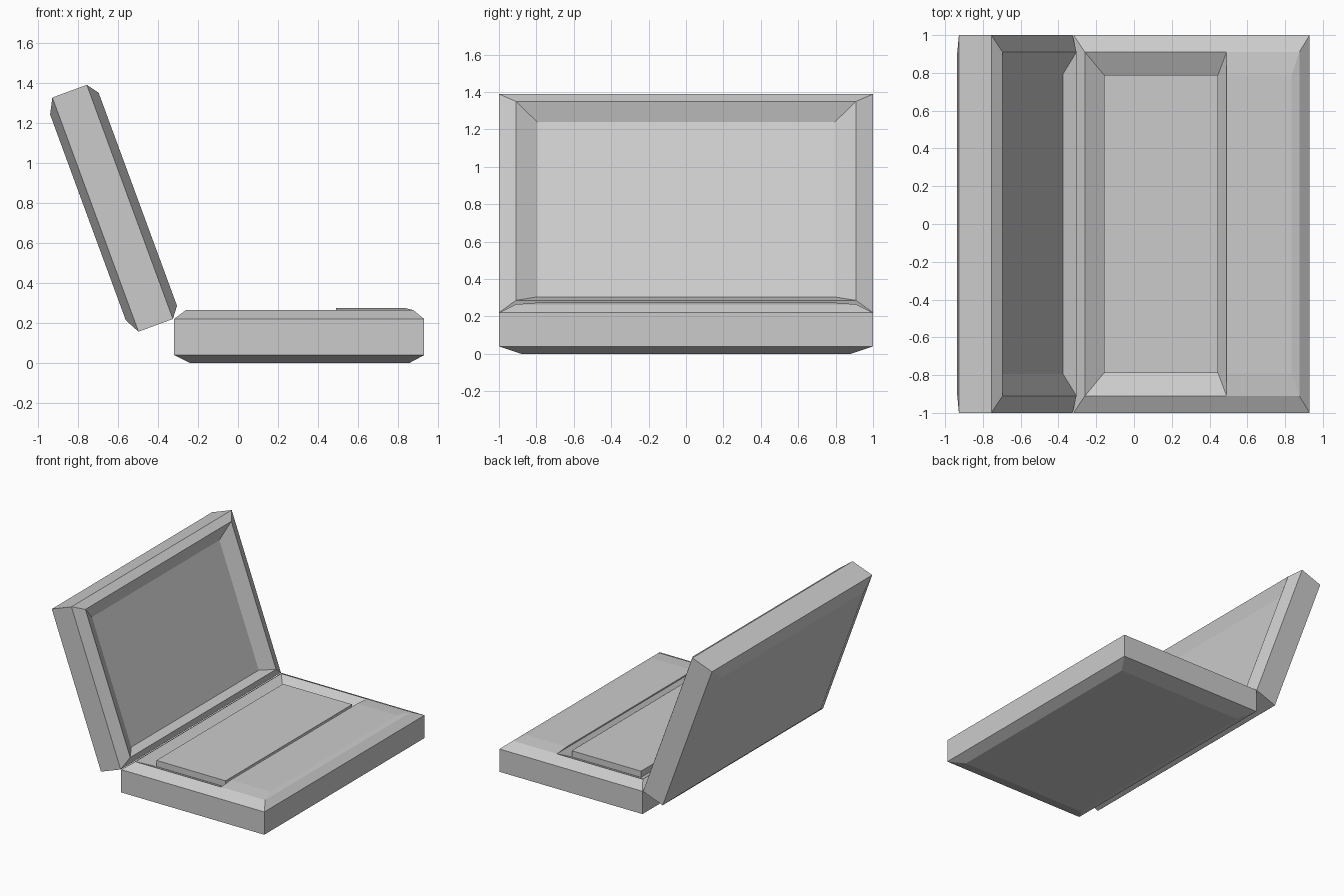
import bpy, bmesh, math

if "Cube" in bpy.data.objects:
    bpy.data.objects.remove(bpy.data.objects["Cube"])


def loft(name, rings, cap_start=False, cap_end=True, loc=(0, 0, 0), tilt=0):
    """Stack rectangular rings (x0, x1, half_width_y, z) into one flat-faced mesh."""
    bm = bmesh.new()
    loops = [[bm.verts.new(p) for p in ((x0, -w, z), (x1, -w, z), (x1, w, z), (x0, w, z))]
             for x0, x1, w, z in rings]
    for a, b in zip(loops, loops[1:]):
        for i in range(4):
            j = (i + 1) % 4
            bm.faces.new((a[i], a[j], b[j], b[i]))
    if cap_start:
        bm.faces.new(loops[0][::-1])
    if cap_end:
        bm.faces.new(loops[-1])
    mesh = bpy.data.meshes.new(name)
    bm.to_mesh(mesh)
    bm.free()
    ob = bpy.data.objects.new(name, mesh)
    ob.location = loc
    ob.rotation_euler = (0, tilt, 0)
    bpy.context.collection.objects.link(ob)
    return ob


# Base: chamfered underside, straight sides, chamfered rim
loft("base_shell", [(-.24, .855, .88, 0), (-.32, .93, 1, .04),
                    (-.32, .93, 1, .22), (-.26, .875, .91, .265)],
     cap_start=True, cap_end=False)

# Sloping tray sunk into the base, with the raised keyboard slab in it
loft("keyboard_tray", [(-.26, .49, .91, .265), (-.16, .445, .79, .207)])
loft("keyboard_slab", [(-.16, .445, .79, .207), (-.16, .445, .79, .256)])

# Slightly raised palm rest in front of the keyboard
loft("palm_rest", [(.49, .875, .91, .265), (.49, .835, .79, .275)])

# Lid: chamfered back, straight sides, rim and recessed screen
loft("lid", [(-1.17, -.075, .88, -.223), (-1.246, 0, 1, -.183),
             (-1.246, 0, 1, 0), (-1.189, -.055, .91, .042),
             (-1.093, -.097, .795, -.018)],
     cap_start=True, loc=(-.325, 0, .22), tilt=math.radians(69.8))
